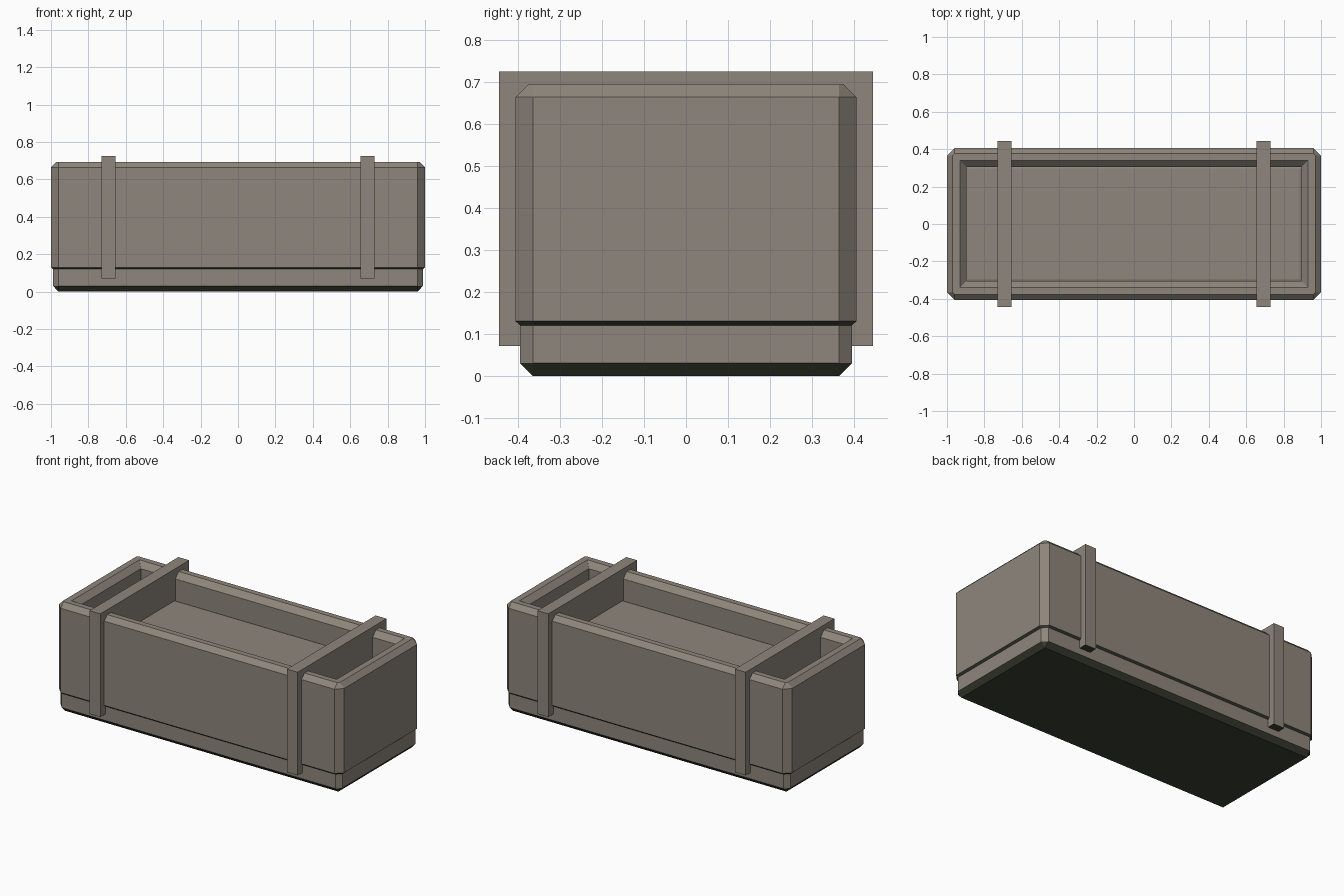
import bpy, bmesh

if "Cube" in bpy.data.objects:
    bpy.data.objects.remove(bpy.data.objects["Cube"])


def material(name, colour):
    m = bpy.data.materials.new(name)
    m.diffuse_color = (*colour, 1)
    m.use_nodes = True
    m.node_tree.nodes["Principled BSDF"].inputs["Base Color"].default_value = m.diffuse_color
    return m


mats = [material("warm grey", (0.272, 0.238, 0.2)),
        material("dark underside", (0.045, 0.05, 0.033))]

CX, CY = 0.96, 0.365  # corner anchor shared by all the outer chamfers


def add_object(name, bm):
    bmesh.ops.recalc_face_normals(bm, faces=bm.faces)
    # every face that looks downwards is dark
    for f in bm.faces:
        f.normal_update()
        f.material_index = 1 if f.normal.z < -0.3 else 0
    me = bpy.data.meshes.new(name)
    bm.to_mesh(me)
    bm.free()
    for m in mats:
        me.materials.append(m)
    ob = bpy.data.objects.new(name, me)
    bpy.context.collection.objects.link(ob)
    return ob


def ring(bm, x, y, z, ax, ay):
    """Rectangle with cut corners; ax, ay mark where the flat sides end."""
    pts = [(x, -ay), (x, ay), (ax, y), (-ax, y),
           (-x, ay), (-x, -ay), (-ax, -y), (ax, -y)]
    return [bm.verts.new((px, py, z)) for px, py in pts]


def crate():
    bm = bmesh.new()
    # outer shell from the bottom up, then over the rim and down into the tray
    profile = [(0.961, 0.366, 0.0, CX, CY), (0.988, 0.395, 0.03, CX, CY),
               (0.988, 0.395, 0.12, CX, CY), (1.0, 0.406, 0.13, CX, CY),
               (1.0, 0.406, 0.664, CX, CY), (0.97, 0.376, 0.694, CX, CY),
               (0.93, 0.34, 0.694, 0.929, 0.339),
               (0.896, 0.306, 0.66, 0.895, 0.305),
               (0.896, 0.306, 0.52, 0.895, 0.305),
               (0.886, 0.296, 0.524, 0.885, 0.295)]
    rings = [ring(bm, *p) for p in profile]
    for a, b in zip(rings, rings[1:]):
        for i in range(8):
            j = (i + 1) % 8
            bm.faces.new((a[i], a[j], b[j], b[i]))
    bm.faces.new(rings[0][::-1])   # underside
    bm.faces.new(rings[-1])        # tray floor
    return add_object("crate_body", bm)


def strap(name, x):
    bm = bmesh.new()
    bmesh.ops.create_cube(bm, size=1)
    bmesh.ops.scale(bm, vec=(0.076, 0.89, 0.654), verts=bm.verts)
    bmesh.ops.translate(bm, vec=(x, 0, 0.398), verts=bm.verts)
    return add_object(name, bm)


crate()
# two bands crossing the crate
strap("left_strap", -0.692)
strap("right_strap", 0.692)
